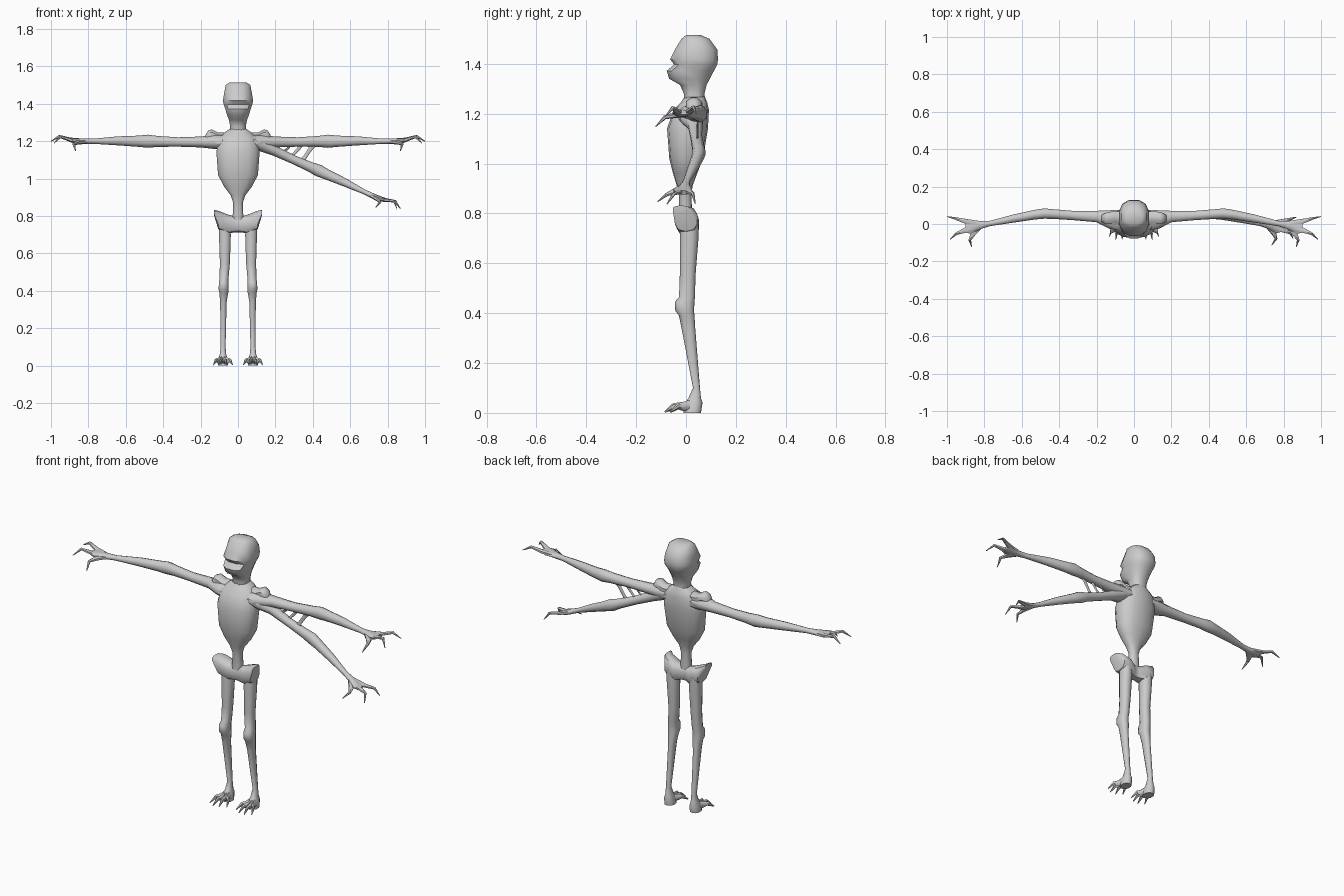
import bpy, bmesh, math
from mathutils import Vector, Matrix

I = Matrix.Identity(4)
MX = Matrix.Scale(-1, 4, (1, 0, 0))


def sgnpow(v, p):
    return math.copysign(abs(v) ** p, v)


def skin(bm, rings, n, p):
    """Bridge rings given as (centre, u, v) and cap both ends."""
    loops = []
    for c, u, v in rings:
        loop = []
        for i in range(n):
            a = 2 * math.pi * (i + 0.5) / n
            loop.append(bm.verts.new(c + u * sgnpow(math.cos(a), p) + v * sgnpow(math.sin(a), p)))
        loops.append(loop)
    for a, b in zip(loops, loops[1:]):
        for i in range(n):
            j = (i + 1) % n
            bm.faces.new((a[i], a[j], b[j], b[i]))
    bm.faces.new(loops[0])
    bm.faces.new(loops[-1])


def upright(bm, rows, n=12, p=0.85):
    """Rows: z, x centre, half width, y front, y back."""
    skin(bm, [(Vector((x, (f + b) / 2, z)), Vector((w, 0, 0)), Vector((0, (b - f) / 2, 0)))
              for z, x, w, f, b in rows], n, p)


def tube(bm, pts, n=8, p=1.0, axis=None):
    """Points: x, y, z, sideways radius, upward radius."""
    rings = []
    for i, q in enumerate(pts):
        a, b = pts[max(i - 1, 0)], pts[min(i + 1, len(pts) - 1)]
        d = Vector(axis) if axis else (Vector(b[:3]) - Vector(a[:3])).normalized()
        u = d.cross(Vector((0, 0, 1))).normalized()
        rings.append((Vector(q[:3]), u * q[3], u.cross(d).normalized() * q[4]))
    skin(bm, rings, n, p)


def finish(bm, name, matrix=I):
    b = bm.copy()
    b.transform(matrix)
    bmesh.ops.recalc_face_normals(b, faces=b.faces)
    me = bpy.data.meshes.new(name)
    b.to_mesh(me)
    b.free()
    ob = bpy.data.objects.new(name, me)
    bpy.context.collection.objects.link(ob)
    me.shade_smooth()
    me.set_sharp_from_angle(angle=math.radians(45))
    return ob


# head with brow, eye recess, snout and neck
bm = bmesh.new()
upright(bm, [
    (1.515, 0, .045, .00, .06), (1.500, 0, .068, -.02, .096), (1.457, 0, .076, -.047, .128),
    (1.418, 0, .083, -.066, .131), (1.397, 0, .079, -.050, .128), (1.372, 0, .070, -.080, .115),
    (1.340, 0, .060, -.070, .098), (1.315, 0, .050, -.025, .084), (1.280, 0, .043, -.010, .075),
    (1.230, 0, .048, -.010, .075)], 12, .8)
finish(bm, "head")

# torso and waist
bm = bmesh.new()
upright(bm, [
    (1.270, 0, .040, -.005, .075), (1.245, 0, .075, -.02, .085), (1.215, 0, .108, -.050, .092),
    (1.140, 0, .118, -.076, .088), (1.020, 0, .109, -.067, .068), (.960, 0, .078, -.052, .045),
    (.910, 0, .040, -.037, .026), (.870, 0, .026, -.028, .022), (.780, 0, .030, -.028, .025)], 14)
finish(bm, "torso")

# pelvis with flared wings
half = [(.127, -.020, .816, .034, .016), (.105, .000, .778, .046, .050),
        (.050, .008, .757, .045, .050), (.015, .000, .755, .030, .042)]
bm = bmesh.new()
tube(bm, half + [(-x, y, z, a, b) for x, y, z, a, b in reversed(half)], 10, .75, (1, 0, 0))
finish(bm, "pelvis")

# legs with knees, feet and clawed toes
bm = bmesh.new()
upright(bm, [
    (.760, .072, .030, -.024, .050), (.700, .070, .033, -.025, .050), (.550, .070, .028, -.025, .038),
    (.465, .075, .025, -.028, .036), (.445, .077, .026, -.045, .034), (.410, .077, .028, -.043, .032),
    (.390, .076, .025, -.028, .034), (.340, .078, .018, -.018, .037), (.100, .080, .014, .028, .056),
    (.060, .080, .018, .010, .060), (.040, .080, .025, -.005, .066), (0, .080, .028, -.010, .060)], 10)
for k, reach in zip((-1, -.35, .35, 1), (-.060, -.082, -.085, -.065)):
    x = .08
    tube(bm, [(x + .012 * k, .025, .030, .012, .024), (x + .022 * k, -.012, .026, .011, .018),
              (x + .038 * k, reach + .035, .028, .008, .011), (x + .051 * k, reach, .004, .002, .003)], 6)
for name, m in (("leg_right", I), ("leg_left", MX)):
    finish(bm, name, m)

# shoulder knobs running up from the collar
bm = bmesh.new()
tube(bm, [(.04, .035, 1.225, .035, .025), (.105, .035, 1.222, .035, .026), (.140, .032, 1.238, .035, .028),
          (.160, .030, 1.232, .028, .026), (.175, .030, 1.215, .018, .018)], 8, 1, (1, 0, 0))
for name, m in (("shoulder_right", I), ("shoulder_left", MX)):
    finish(bm, name, m)

# arm with elbow, palm and three hooked fingers
bm = bmesh.new()
tube(bm, [
    (.07, .020, 1.195, .058, .040), (.13, .024, 1.197, .052, .038), (.20, .040, 1.196, .032, .029),
    (.32, .045, 1.196, .026, .025), (.43, .053, 1.199, .027, .029), (.48, .056, 1.200, .029, .035),
    (.53, .050, 1.200, .027, .030), (.64, .030, 1.202, .023, .024), (.77, .003, 1.200, .015, .014),
    (.82, -.006, 1.200, .022, .015), (.87, -.015, 1.202, .040, .014), (.90, -.015, 1.206, .032, .010)],
    10, 1, (1, 0, 0))
for finger in (
    [(.84, .002, 1.202, .018, .013), (.90, .014, 1.210, .015, .010), (.955, .030, 1.226, .008, .008),
     (1.0, .040, 1.200, .002, .002)],
    [(.85, -.018, 1.202, .018, .013), (.90, -.032, 1.208, .016, .010), (.95, -.052, 1.224, .008, .008),
     (.983, -.082, 1.190, .002, .002)],
    [(.82, -.010, 1.198, .017, .013), (.858, -.048, 1.193, .017, .011), (.878, -.085, 1.185, .008, .008),
     (.868, -.122, 1.148, .002, .002)],
):
    tube(bm, finger, 6)
# the extra arm is the same limb, smaller and swung down
pivot = Vector((.13, 0, 1.17))
third = (Matrix.Translation(pivot) @ Matrix.Rotation(math.radians(25), 4, 'Y') @ Matrix.Scale(.93, 4)
         @ Matrix.Translation(-Vector((.13, 0, 1.187))))
for name, m in (("arm_right", I), ("arm_left", MX), ("arm_lower_right", third)):
    finish(bm, name, m)

# torn sinew strands between the two arms on one side
bm = bmesh.new()
for top, low, w in ((.28, .22, .008), (.34, .275, .011), (.405, .335, .014)):
    zl = 1.17 - (low - .13) * .466
    tube(bm, [(top, .047, 1.185, .006, w * 1.2), (top - .25 * (top - low), .047, 1.160, .004, w * .8),
              (low + .35 * (top - low), .046, (1.16 + zl) / 2, .004, w * .7),
              (low, .045, zl + .005, .006, w * 1.5)], 6)
finish(bm, "sinew_strands")
